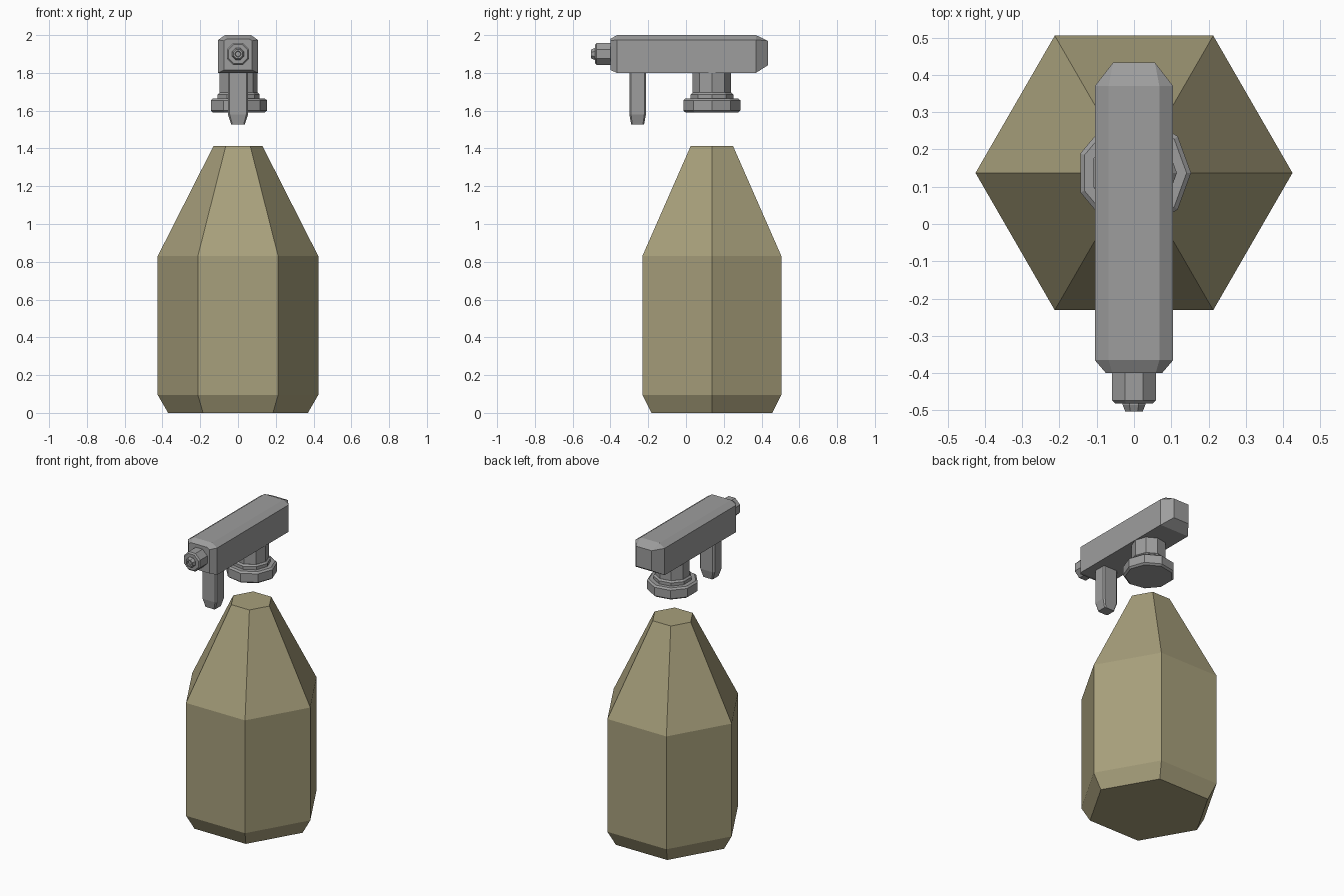
import bpy, bmesh, math
from mathutils import Vector

cube = bpy.data.objects.get("Cube")
if cube:
    bpy.data.objects.remove(cube, do_unlink=True)


def material(name, rgb):
    mat = bpy.data.materials.new(name)
    mat.use_nodes = True
    color = (*rgb, 1)
    mat.diffuse_color = color
    mat.node_tree.nodes["Principled BSDF"].inputs["Base Color"].default_value = color
    return mat


tan = material("olive tan", (0.39, 0.35, 0.20))
grey = material("mid grey", (0.34, 0.34, 0.34))


def loft(name, sections, mat):
    """Skin a list of equal-length rings and cap both ends."""
    bm = bmesh.new()
    rings = [[bm.verts.new(p) for p in ring] for ring in sections]
    for a, b in zip(rings, rings[1:]):
        for i in range(len(a)):
            j = (i + 1) % len(a)
            bm.faces.new((a[i], a[j], b[j], b[i]))
    bm.faces.new(rings[0][::-1])
    bm.faces.new(rings[-1])
    bmesh.ops.remove_doubles(bm, verts=bm.verts, dist=0.0005)
    bmesh.ops.recalc_face_normals(bm, faces=bm.faces)
    mesh = bpy.data.meshes.new(name)
    bm.to_mesh(mesh)
    bm.free()
    mesh.materials.append(mat)
    obj = bpy.data.objects.new(name, mesh)
    bpy.context.collection.objects.link(obj)
    return obj


def turned(name, profile, sides, center, mat, along_y=False, start=0.0):
    """Turn (radius, offset) pairs about the z axis, or about the y axis."""
    rings = []
    for r, h in profile:
        ring = []
        for i in range(sides):
            a = start + math.tau * i / sides
            u, v = r * math.cos(a), r * math.sin(a)
            ring.append(Vector(center) + Vector((u, h, v) if along_y else (u, v, h)))
        rings.append(ring)
    return loft(name, rings, mat)


AXIS = (0, 0.137, 0)

# Six-sided bottle
turned("bottle", [(0.37, 0), (0.425, 0.095), (0.425, 0.83), (0.13, 1.412)], 6, AXIS, tan)

# Cap, collar and neck below the head
turned("cap", [(0.141, 1.59), (0.153, 1.60), (0.153, 1.655), (0.141, 1.665)], 9, AXIS, grey)
turned("collar", [(0.115, 1.66), (0.115, 1.685), (0.105, 1.695)], 9, AXIS, grey)
turned("neck", [(0.104, 1.66), (0.104, 1.81)], 9, AXIS, grey)


# Spray head: chamfered bar with tapered ends
def head_ring(y, side, top, low, shoulder, high):
    return [(-side, y, low), (side, y, low), (side, y, shoulder),
            (top, y, high), (-top, y, high), (-side, y, shoulder)]


loft("spray_head", [
    head_ring(-0.40, 0.075, 0.058, 1.815, 1.97, 1.98),
    head_ring(-0.365, 0.105, 0.068, 1.80, 1.975, 2.0),
    head_ring(0.37, 0.105, 0.068, 1.80, 1.975, 2.0),
    head_ring(0.433, 0.056, 0.056, 1.84, 1.97, 1.97),
], grey)

# Nozzle with a small recessed tip
NOZZLE = (0, 0, 1.90)
turned("nozzle", [(0.064, -0.39), (0.064, -0.473), (0.055, -0.481)], 8,
       NOZZLE, grey, True, math.pi / 8)
turned("nozzle_tip", [(0.033, -0.475), (0.033, -0.485), (0.025, -0.503),
                      (0.016, -0.503), (0.014, -0.49)], 8,
       NOZZLE, grey, True, math.pi / 8)


# Trigger with clipped corners and a tapered foot
def trigger_ring(z, w, d, clip):
    quarter = [(w, d - clip), (w - clip, d)]
    pts = quarter + [(-x, y) for x, y in quarter[::-1]]
    pts += [(-x, -y) for x, y in pts]
    return [(x, y - 0.256, z) for x, y in pts]


loft("trigger", [trigger_ring(1.527, 0.036, 0.034, 0.006),
                 trigger_ring(1.58, 0.053, 0.044, 0.009),
                 trigger_ring(1.81, 0.053, 0.044, 0.009)], grey)
